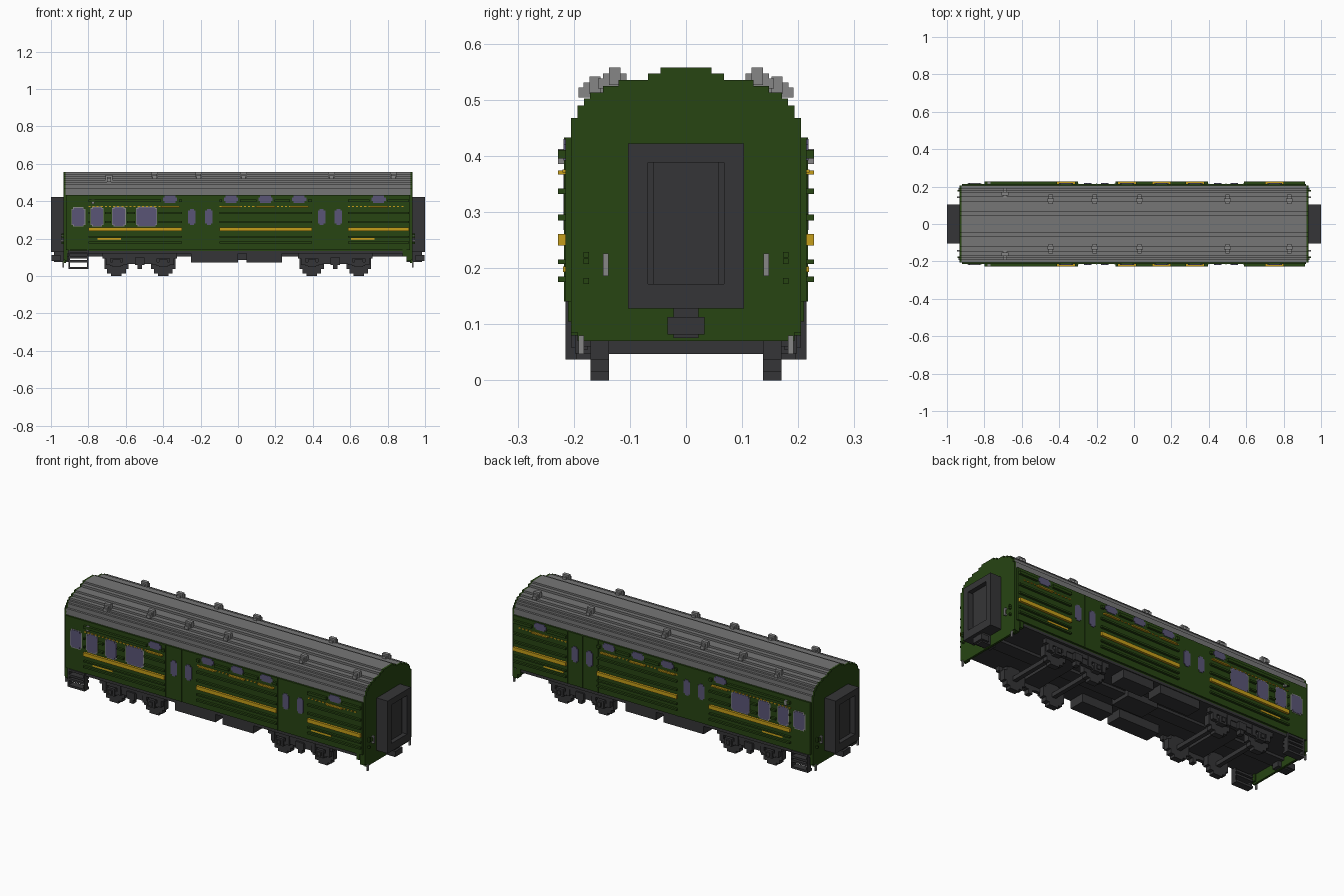
import bpy, bmesh

cube = bpy.data.objects.get("Cube")
if cube:
    bpy.data.objects.remove(cube)


def material(name, rgb):
    m = bpy.data.materials.new(name)
    m.use_nodes = True
    m.diffuse_color = (*rgb, 1)
    m.node_tree.nodes["Principled BSDF"].inputs["Base Color"].default_value = (*rgb, 1)
    return m


GREEN = material("dark green", (0.02, 0.058, 0.006))
ROOF = material("roof grey", (0.18, 0.18, 0.18))
DARK = material("charcoal", (0.036, 0.036, 0.038))
YELLOW = material("golden yellow", (0.56, 0.34, 0.01))
GLASS = material("lilac glass", (0.1, 0.09, 0.18))
METAL = material("light grey", (0.24, 0.24, 0.24))


def finish(name, mat, bm):
    bmesh.ops.recalc_face_normals(bm, faces=bm.faces)
    mesh = bpy.data.meshes.new(name)
    bm.to_mesh(mesh)
    bm.free()
    mesh.materials.append(mat)
    obj = bpy.data.objects.new(name, mesh)
    bpy.context.collection.objects.link(obj)
    return obj


def add_prism(bm, points, axis, lo, hi):
    """Extrude a 2D outline along axis 'x' (points are y, z) or 'y' (points are x, z)."""
    place = (lambda a, b, d: (d, a, b)) if axis == "x" else (lambda a, b, d: (a, d, b))
    face = bm.faces.new([bm.verts.new(place(a, b, lo)) for a, b in points])
    out = bmesh.ops.extrude_face_region(bm, geom=[face])["geom"]
    shift = (hi - lo, 0, 0) if axis == "x" else (0, hi - lo, 0)
    bmesh.ops.translate(bm, vec=shift, verts=[v for v in out if isinstance(v, bmesh.types.BMVert)])


def prisms(name, mat, outlines, axis, lo, hi, mirror=False):
    bm = bmesh.new()
    for points in outlines:
        add_prism(bm, points, axis, lo, hi)
        if mirror:
            add_prism(bm, points, axis, -hi, -lo)
    return finish(name, mat, bm)


def rect(a0, a1, b0, b1):
    return [(a0, b0), (a1, b0), (a1, b1), (a0, b1)]


def boxes(name, mat, items, mx=False, my=False):
    """Boxes given as x0, x1, y0, y1, z0, z1, optionally repeated across x or y."""
    bm = bmesh.new()
    for x0, x1, y0, y1, z0, z1 in items:
        for sx in ((1, -1) if mx else (1,)):
            for sy in ((1, -1) if my else (1,)):
                xs, ys = sorted((sx * x0, sx * x1)), sorted((sy * y0, sy * y1))
                add_prism(bm, rect(*ys, z0, z1), "x", *xs)
    return finish(name, mat, bm)


def stepped(half):
    """Closed outline from (half width, top height) steps, widest first, mirrored."""
    right = []
    for i, (w, top) in enumerate(half):
        if i:
            right.append((w, half[i - 1][1]))
        right.append((w, top))
    return right + [(-w, z) for w, z in reversed(right)]


def split(a, b, holes):
    """Spans of a..b left over outside the holes."""
    spans = []
    for h0, h1 in sorted(holes):
        if a < h1 and h0 < b:
            if h0 > a:
                spans.append((a, h0))
            a = h1
    return spans + ([(a, b)] if b > a else [])


# Body core, roof and end plates
STEPS = [(0.205, 0.467), (0.193, 0.49), (0.182, 0.502), (0.171, 0.513),
         (0.148, 0.524), (0.12, 0.535), (0.068, 0.547), (0.045, 0.557)]
arch = stepped(STEPS)
foot = [(-0.182, 0.07), (0.182, 0.07), (0.193, 0.07), (0.193, 0.085), (0.205, 0.085)]
boxes("body_core", GREEN, [(-0.92, 0.92, -0.205, 0.205, 0.135, 0.433)])
prisms("roof", ROOF, [[(-0.205, 0.433), (0.205, 0.433)] + arch], "x", -0.922, 0.922)
end = [(-0.205, 0.085), (-0.193, 0.085), (-0.193, 0.07)] + foot[1:] + arch
prisms("end_plates", GREEN, [end], "x", 0.92, 0.932, True)
boxes("side_walls", GREEN, [(-0.92, 0.92, 0.205, 0.215, 0.14, 0.433)], my=True)
boxes("corner_skirts", GREEN, [(0.9, 0.925, 0.17, 0.205, 0.08, 0.14),
                               (0.88, 0.9, 0.19, 0.21, 0.105, 0.14),
                               (-0.925, -0.912, 0.17, 0.205, 0.08, 0.14)], my=True)

# Roof ventilators: stepped cross shapes
vents = []
for x, y in [(-0.69, 0.162), (-0.445, 0.127), (-0.21, 0.127),
             (0.03, 0.127), (0.5, 0.127), (0.83, 0.127)]:
    z = 0.536 if y < 0.15 else 0.52
    vents += [(x - 0.018, x + 0.018, y - 0.01, y + 0.01, z - 0.01, z + 0.021),
              (x - 0.011, x + 0.011, y - 0.021, y + 0.021, z - 0.01, z + 0.011),
              (x - 0.011, x + 0.011, y - 0.01, y + 0.03, z - 0.016, z + 0.002)]
boxes("roof_vents", METAL, vents, my=True)

# Windows: (x0, x1, z0, z1)
big = [(-0.887, -0.82, 0.268, 0.365), (-0.785, -0.722, 0.268, 0.368),
       (-0.67, -0.603, 0.268, 0.368), (-0.542, -0.436, 0.268, 0.368)]
door = [(x - 0.02, x + 0.02, 0.272, 0.36) for x in (-0.246, -0.156, 0.447, 0.537)]
small = [(x - 0.038, x + 0.038, 0.392, 0.43) for x in (-0.363, -0.037, 0.147, 0.327, 0.752)]


def chamfered(x0, x1, z0, z1, c):
    return [(x0 + c, z0), (x1 - c, z0), (x1 - c, z0 + c), (x1, z0 + c),
            (x1, z1 - c), (x1 - c, z1 - c), (x1 - c, z1), (x0 + c, z1),
            (x0 + c, z1 - c), (x0, z1 - c), (x0, z0 + c), (x0 + c, z0 + c)]


def grow(w, d):
    return (w[0] - d, w[1] + d, w[2] - d, w[3] + d)


prisms("window_frames", METAL, [chamfered(*grow(w, 0.004), 0.009) for w in big],
       "y", 0.212, 0.2165, True)
prisms("window_glass", GLASS, [chamfered(*w, 0.009) for w in big + door + small],
       "y", 0.212, 0.218, True)

# Side ribs, yellow stripe and dashed line, broken at windows
SECTIONS = [(-0.8, -0.3), (-0.1, 0.395), (0.587, 0.915)]
ribs, stripe, dashes, sills = [], [], [], []
for a, b in SECTIONS:
    for z0, z1 in [(0.175, 0.185), (0.207, 0.215), (0.285, 0.295), (0.332, 0.342), (0.395, 0.41)]:
        holes = [(w[0] - 0.01, w[1] + 0.01) for w in big + small if w[2] < z1 and w[3] > z0]
        ribs += [(s, e, 0.215, 0.228, z0, z1) for s, e in split(a, b, holes)]
    stripe.append((a, b, 0.215, 0.228, 0.24, 0.261))
    for i in range(int((b - a) / 0.022)):
        x = a + 0.022 * i
        dashes.append((x, x + 0.011, 0.215, 0.22, 0.37, 0.376))
for x0, x1, z0, z1 in small:
    sills.append((x0 - 0.012, x1 + 0.012, 0.215, 0.228, 0.367, 0.374))
boxes("side_ribs", GREEN, ribs, my=True)
boxes("side_stripes", YELLOW, stripe, my=True)
boxes("dashed_trim", YELLOW, dashes, my=True)
boxes("window_sill_trim", YELLOW, sills, my=True)
boxes("marking_plates", YELLOW, [(-0.75, -0.625, 0.215, 0.219, 0.193, 0.203),
                                 (0.605, 0.73, 0.215, 0.219, 0.193, 0.203)], my=True)
boxes("marker_lamps", METAL, [(-0.782, -0.768, 0.215, 0.228, 0.385, 0.412)], my=True)

# Double doors: raised seams
seams = [(x - 0.003, x + 0.003, 0.215, 0.217, 0.14, 0.433) for x in (-0.3, -0.201, -0.102, 0.395, 0.492, 0.585)]
boxes("door_seams", GREEN, seams, my=True)

# End passages: ring frame with recessed inner door, and couplers
Y, Z0, Z1, X = 0.103, 0.128, 0.422, 1.0
boxes("gangway_frames", DARK, [(0.93, X, 0.068, Y, Z0, Z1), (0.93, X, -Y, -0.068, Z0, Z1),
                               (0.93, X, -0.068, 0.068, Z0, 0.172),
                               (0.93, X, -0.068, 0.068, 0.388, Z1)], mx=True)
boxes("gangway_doors", DARK, [(0.93, 0.965, -0.068, 0.068, 0.17, 0.39),
                              (0.965, 0.975, -0.058, 0.058, 0.172, 0.388)], mx=True)
boxes("couplers", DARK, [(0.9, 0.985, -0.022, 0.022, 0.075, 0.128),
                         (0.95, 0.998, -0.033, 0.033, 0.082, 0.113)], mx=True)

# End handles and lamps
boxes("end_handles", METAL, [(0.94, 0.946, 0.138, 0.148, 0.19, 0.222),
                             (0.93, 0.946, 0.138, 0.148, 0.186, 0.194),
                             (0.93, 0.946, 0.138, 0.148, 0.218, 0.226),
                             (0.93, 0.938, 0.182, 0.192, 0.047, 0.08)], mx=True, my=True)
boxes("end_sockets", GREEN, [(0.93, 0.945, 0.173, 0.183, z, z + 0.01)
                             for z in (0.172, 0.207, 0.219)], mx=True, my=True)

# Underframe and equipment boxes
boxes("underframe", DARK, [(-0.92, 0.92, -0.205, 0.205, 0.12, 0.14),
                           (-0.92, 0.92, -0.04, 0.04, 0.105, 0.12)])
boxes("equipment_boxes", DARK, [(-0.25, 0.0, 0.11, 0.2, 0.073, 0.12),
                                (0.045, 0.235, 0.11, 0.2, 0.073, 0.12),
                                (-0.1, 0.09, 0, 0.06, 0.085, 0.12)], my=True)

# Bogies: stepped wheels, axles, side frames and springs
R = 0.065
WHEEL = [(0.05, -0.028), (0.065, 0.028), (0.05, 0.05), (0.028, 0.065)]
wheel_parts, hubs, frames, springs, axles = [], [], [], [], []
for c in (-0.525, 0.52):
    for x in (c - 0.125, c + 0.125):
        upper = stepped([(R, 0.028), (0.05, 0.05), (0.028, R)])
        outline = upper + [(a, -b) for a, b in reversed(upper)]
        wheel_parts.append([(x + a, R + b) for a, b in outline])
        axles.append((x - 0.012, x + 0.012, -0.14, 0.14, 0.047, 0.07))
        hubs += [(x - 0.022, x + 0.022, 0.17, 0.198, 0.048, 0.09),
                 (x - 0.035, x + 0.035, 0.175, 0.19, 0.055, 0.075),
                 (x - 0.01, x + 0.01, 0.198, 0.205, 0.058, 0.08)]
        springs += [(x + s * 0.045 - 0.012, x + s * 0.045 + 0.012, 0.168, 0.192, 0.06, 0.115)
                    for s in (-1, 1)]
    frames += [(c - 0.2, c + 0.2, 0.168, 0.19, 0.095, 0.125),
               (c - 0.08, c + 0.08, 0.165, 0.185, 0.065, 0.1),
               (c - 0.055, c + 0.055, 0, 0.17, 0.085, 0.12)]
    springs += [(c - 0.025, c + 0.025, 0.165, 0.2, 0.06, 0.1),
                (c - 0.012, c + 0.012, 0.165, 0.195, 0.037, 0.06)]
prisms("wheels", DARK, wheel_parts, "y", 0.137, 0.17, True)
boxes("axles", DARK, axles)
boxes("axle_boxes", DARK, hubs, my=True)
boxes("bogie_frames", DARK, frames, my=True)
boxes("bogie_springs", DARK, springs, my=True)

# Boarding steps beneath the end doors
boxes("boarding_steps", DARK, [(-0.905, -0.897, 0.185, 0.215, 0.037, 0.14),
                               (-0.808, -0.8, 0.185, 0.215, 0.037, 0.14)] +
      [(-0.905, -0.8, 0.175, 0.215, z, z + 0.012) for z in (0.037, 0.073, 0.095, 0.125)], my=True)
